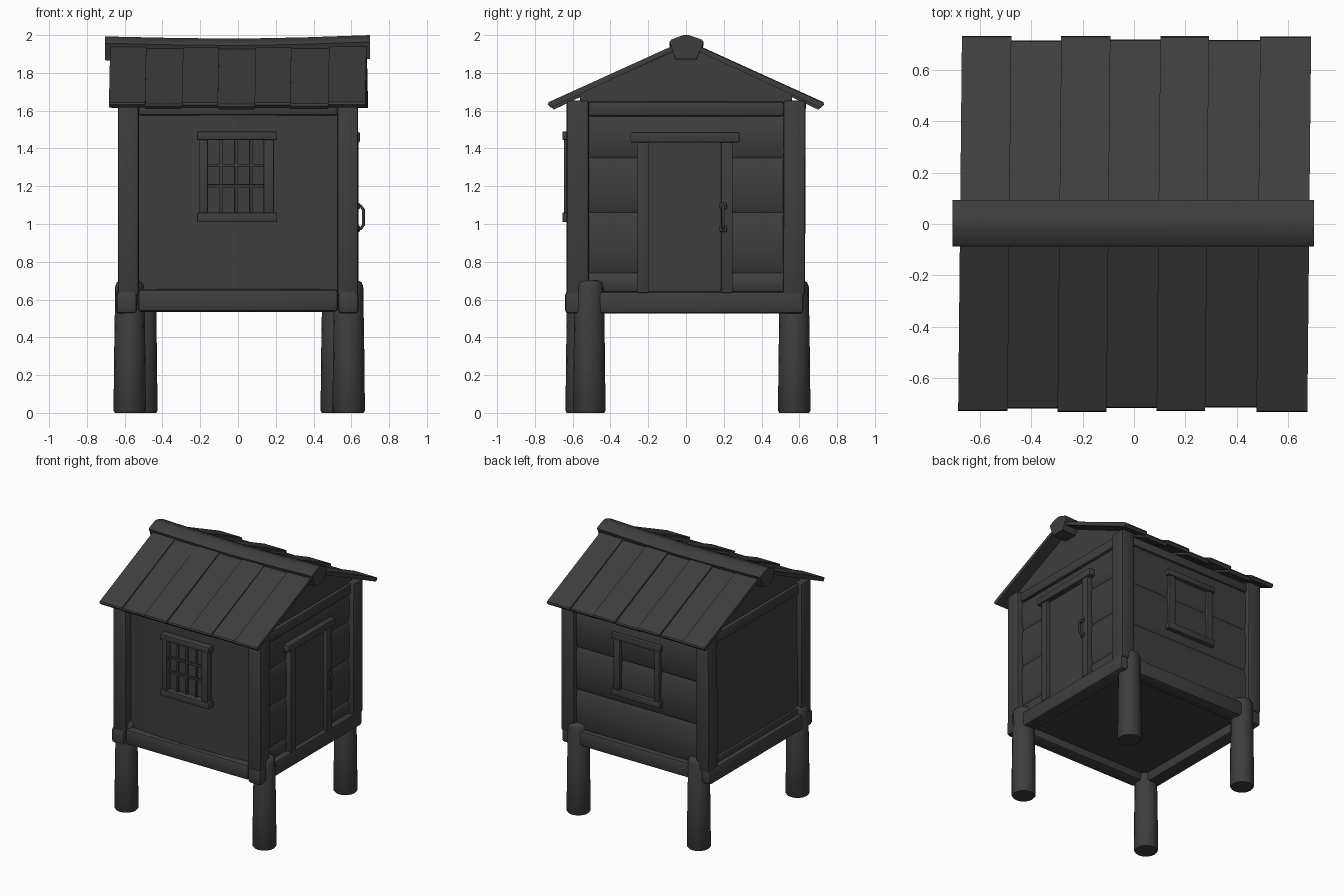
import bpy, bmesh, math, random
from mathutils import Matrix, Vector

if "Cube" in bpy.data.objects:
    bpy.data.objects.remove(bpy.data.objects["Cube"])

random.seed(4)
wood = bpy.data.materials.new("dark charcoal wood")
wood.diffuse_color = (0.048, 0.048, 0.048, 1)
wood.use_nodes = True
wood.node_tree.nodes["Principled BSDF"].inputs["Base Color"].default_value = wood.diffuse_color


def finish(name, bm, angle=35):
    bmesh.ops.recalc_face_normals(bm, faces=bm.faces)
    me = bpy.data.meshes.new(name)
    bm.to_mesh(me)
    bm.free()
    me.materials.append(wood)
    me.shade_smooth()
    me.set_sharp_from_angle(angle=math.radians(angle))
    ob = bpy.data.objects.new(name, me)
    bpy.context.collection.objects.link(ob)
    return ob


def box(name, x, y, z, bevel=0.008, tilt=0, axis='X'):
    """Bevelled beam from (min, max) ranges, optionally tilted a little."""
    bm = bmesh.new()
    bmesh.ops.create_cube(bm, size=1)
    bmesh.ops.scale(bm, vec=(x[1] - x[0], y[1] - y[0], z[1] - z[0]), verts=bm.verts)
    if bevel:
        bmesh.ops.bevel(bm, geom=bm.edges[:], offset=bevel, segments=2,
                        profile=0.5, affect='EDGES')
    mid = Vector((sum(x) / 2, sum(y) / 2, sum(z) / 2))
    bmesh.ops.transform(bm, verts=bm.verts, matrix=Matrix.Translation(mid) @
                        Matrix.Rotation(math.radians(tilt), 4, axis))
    return finish(name, bm)


AXES = {'X': lambda p, t: (t, p[0], p[1]),
        'Y': lambda p, t: (p[0], t, p[1]),
        'Z': lambda p, t: (p[0], p[1], t)}


def prism(name, profile, stations, axis='X', slant=0, lifts=None):
    """Sweep a profile along an axis through stations, each optionally lifted."""
    bm = bmesh.new()
    lifts = lifts or [0] * len(stations)
    rings = [[bm.verts.new(AXES[axis]((p[0], p[1] + up), t + slant * abs(p[0])))
              for p in profile] for t, up in zip(stations, lifts)]
    n = len(profile)
    bm.faces.new(rings[0])
    bm.faces.new(rings[-1])
    for lo, hi in zip(rings, rings[1:]):
        for i in range(n):
            j = (i + 1) % n
            bm.faces.new((lo[i], lo[j], hi[j], hi[i]))
    return finish(name, bm)


# Round stilts with softly domed tops, set in a pinwheel around the corners
def stilt(name, x, y, height=0.70):
    bm = bmesh.new()
    rings = []
    for r, z in ((0.079, 0), (0.086, 0.012), (0.083, 0.3), (0.077, height - 0.03),
                 (0.068, height - 0.008), (0.05, height)):
        rings.append([bm.verts.new((x + r * math.cos(k * math.tau / 16),
                                    y + r * math.sin(k * math.tau / 16), z)) for k in range(16)])
    for lo, hi in zip(rings, rings[1:]):
        for k in range(16):
            m = (k + 1) % 16
            bm.faces.new((lo[k], lo[m], hi[m], hi[k]))
    bm.faces.new(rings[0])
    bm.faces.new(rings[-1])
    finish(name, bm, 50)


stilt("front_right_leg", 0.586, -0.512)
stilt("front_left_leg", -0.573, -0.552)
stilt("back_right_leg", 0.523, 0.573)
stilt("back_left_leg", -0.512, 0.573)

# Floor, set up inside its frame of beams
box("floor", (-0.56, 0.56), (-0.56, 0.56), (0.595, 0.642), 0)
box("front_floor_beam", (-0.53, 0.53), (-0.63, -0.52), (0.535, 0.655), 0.02)
box("back_floor_beam", (-0.53, 0.53), (0.52, 0.63), (0.535, 0.655), 0.02)
box("right_floor_beam", (0.53, 0.638), (-0.64, 0.622), (0.525, 0.643), 0.02)
box("left_floor_beam", (-0.645, -0.535), (-0.64, 0.622), (0.525, 0.643), 0.02)

# Square corner posts
for sx, nx in ((-1, "left"), (1, "right")):
    for sy, ny in ((-1, "front"), (1, "back")):
        x, y = sx * 0.58, sy * 0.573
        box(f"{ny}_{nx}_post", (x - 0.056, x + 0.056), (y - 0.059, y + 0.059),
            (0.62, 1.655), 0.014, random.uniform(-0.3, 0.3))

# Gently bowed front wall, plain left wall
bow = [(0.55 * k / 8, -0.565 - 0.037 * (1 - (k / 8) ** 2)) for k in range(-8, 9)]
prism("front_wall", bow + [(0.55, -0.53), (-0.55, -0.53)], (0.63, 1.62), 'Z')
box("left_wall", (-0.597, -0.54), (-0.55, 0.55), (0.63, 1.62), 0)
box("left_wall_skirting", (-0.615, -0.55), (-0.52, 0.52), (0.64, 0.69), 0.012)


# Bulged boards on the right and back walls
def boards(name, seams, axis):
    for i, (lo, hi) in enumerate(zip(seams, seams[1:])):
        prof = [(0.54, lo), (0.583, lo), (0.594, lo + 0.02), (0.60, (lo + hi) / 2),
                (0.594, hi - 0.02), (0.583, hi), (0.54, hi)]
        prism(f"{name}_{i + 1}", prof, (-0.54, 0.54), axis)


boards("right_wall_board", (0.63, 0.74, 1.06, 1.35, 1.58), 'Y')
boards("back_wall_board", (0.63, 0.95, 1.28, 1.60), 'X')

# Rails at the wall tops, and gables
for s, n in ((-1, "front"), (1, "back")):
    box(f"{n}_top_rail", (-0.53, 0.53), sorted((s * 0.54, s * 0.61)), (1.575, 1.645), 0.015)
gable = [(-0.56, 1.6), (0.56, 1.6), (0.56, 1.69), (0, 1.945), (-0.56, 1.69)]
for s, n in ((-1, "left"), (1, "right")):
    box(f"{n}_tie_beam", sorted((s * 0.54, s * 0.612)), (-0.52, 0.52), (1.57, 1.648), 0.015)
    prism(f"{n}_gable", gable, sorted((s * 0.55, s * 0.585)))

# Roof planks, seven on each slope, edges butted with small height steps
edges = (-0.676, -0.485, -0.29, -0.10, 0.095, 0.283, 0.483, 0.68)
for s, n in ((-1, "front"), (1, "back")):
    for i, (a, b) in enumerate(zip(edges, edges[1:])):
        e = 0.725 - 0.014 * (i % 2) + random.uniform(-0.003, 0.003)
        d = (0.004 if i % 2 == 0 else -0.005) + random.uniform(-0.002, 0.002)
        prof = [(0, 1.970 + d), (s * e, 1.640 + d), (s * (e + 0.004), 1.628 + d),
                (s * (e - 0.012), 1.612 + d), (0, 1.942 + d)]
        prism(f"{n}_roof_plank_{i + 1}", prof, (a, b + 0.001), slant=0.010 * s)

# Sagging ridge beam
prism("ridge_beam", [(-0.088, 1.962), (-0.078, 1.974), (-0.015, 1.998), (0.015, 1.998),
                     (0.084, 1.974), (0.093, 1.962), (0.055, 1.872), (-0.055, 1.872)],
      (-0.705, -0.35, 0, 0.35, 0.70), lifts=(-0.005, -0.013, -0.017, -0.010, 0.002))


# Windows: lintel, sill and jambs
def window(name, lo, hi):
    y = (lo, hi)
    box(f"{name}_lintel", (-0.217, 0.207), y, (1.445, 1.49), 0.006)
    box(f"{name}_sill", (-0.217, 0.207), y, (1.01, 1.06), 0.006)
    inner = (lo + 0.008, hi - 0.008)
    box(f"{name}_left_jamb", (-0.205, -0.16), inner, (1.04, 1.46), 0.006)
    box(f"{name}_right_jamb", (0.135, 0.19), inner, (1.04, 1.46), 0.006)


window("front_window", -0.655, -0.58)
window("back_window", 0.57, 0.63)

# Bars in the front window
for i, x in enumerate((-0.09, -0.01, 0.07)):
    box(f"window_upright_bar_{i + 1}", (x - 0.008, x + 0.008), (-0.622, -0.606), (1.05, 1.45), 0.003)
for i, z in enumerate((1.20, 1.31)):
    box(f"window_cross_bar_{i + 1}", (-0.165, 0.14), (-0.626, -0.61), (z - 0.008, z + 0.008), 0.003)

# Door with frame
box("door", (0.56, 0.606), (-0.21, 0.19), (0.64, 1.44), 0)
box("door_lintel", (0.57, 0.645), (-0.295, 0.283), (1.432, 1.486), 0.006)
box("door_left_jamb", (0.57, 0.637), (-0.258, -0.198), (0.635, 1.44), 0.006)
box("door_right_jamb", (0.57, 0.637), (0.185, 0.247), (0.635, 1.44), 0.006)

# Bent door handle with two mounts
cu = bpy.data.curves.new("door_handle", 'CURVE')
cu.dimensions = '3D'
cu.bevel_depth = 0.008
cu.bevel_resolution = 2
path = [(0.62, 1.095), (0.65, 1.095), (0.664, 1.075), (0.664, 0.995), (0.65, 0.975), (0.62, 0.975)]
sp = cu.splines.new('POLY')
sp.points.add(len(path) - 1)
for p, (x, z) in zip(sp.points, path):
    p.co = (x, 0.197, z, 1)
cu.materials.append(wood)
bpy.context.collection.objects.link(bpy.data.objects.new("door_handle", cu))
for i, z in enumerate((0.975, 1.095)):
    box(f"handle_mount_{i + 1}", (0.625, 0.645), (0.178, 0.216), (z - 0.018, z + 0.018), 0.007)
